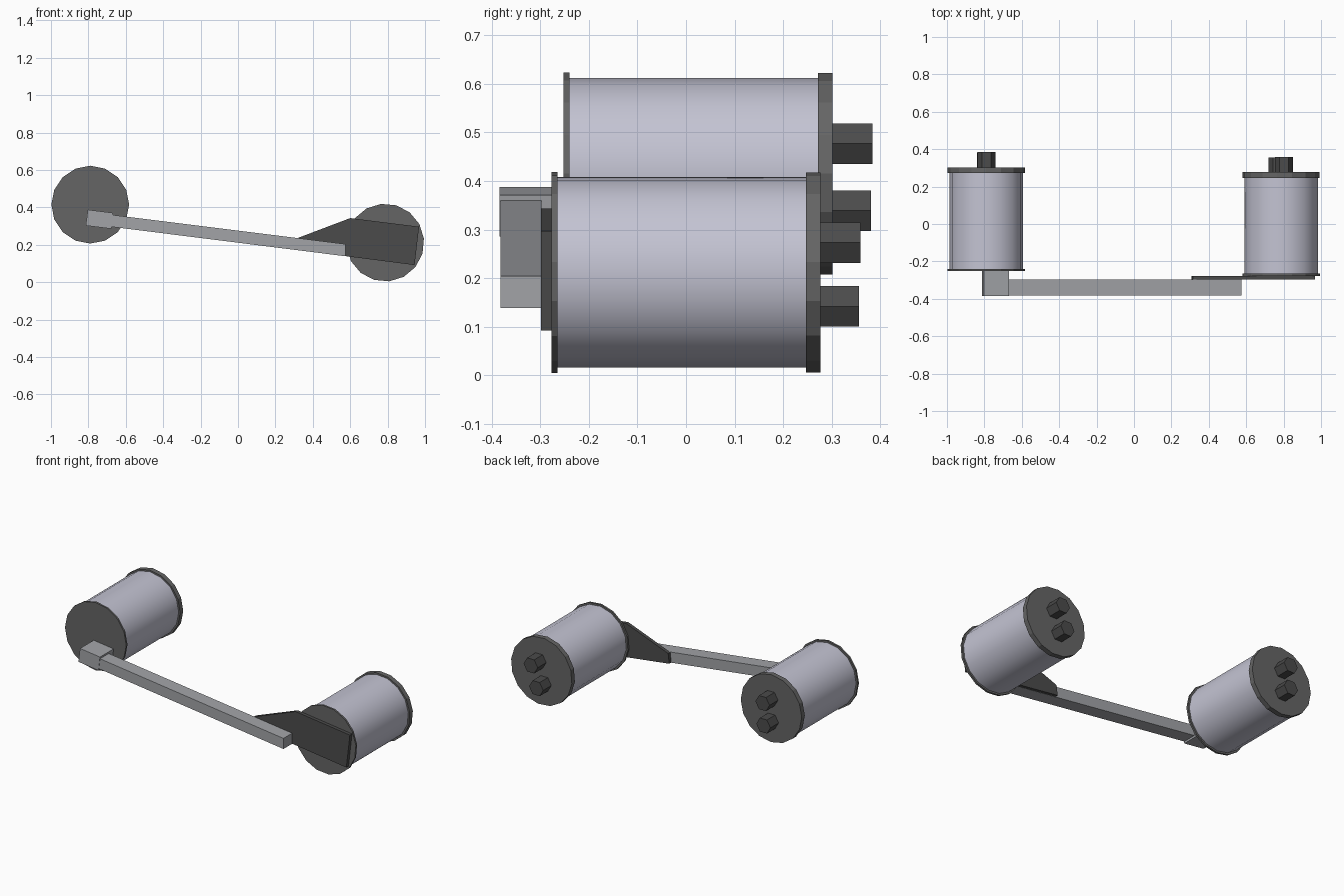
import bpy, bmesh, math
from mathutils import Matrix

if "Cube" in bpy.data.objects:
    bpy.data.objects.remove(bpy.data.objects["Cube"])


def material(name, rgb):
    m = bpy.data.materials.new(name)
    m.diffuse_color = (*rgb, 1)
    m.use_nodes = True
    m.node_tree.nodes["Principled BSDF"].inputs["Base Color"].default_value = m.diffuse_color
    return m


BODY = material("pale_blue_grey", (0.55, 0.55, 0.65))
ARM = material("mid_grey", (0.36, 0.37, 0.39))
FLANGE = material("dark_grey", (0.13, 0.13, 0.13))
DARK = material("charcoal", (0.07, 0.07, 0.07))


def finish(name, bm, mat, smooth=False):
    bmesh.ops.recalc_face_normals(bm, faces=bm.faces)
    me = bpy.data.meshes.new(name)
    bm.to_mesh(me)
    bm.free()
    me.materials.append(mat)
    ob = bpy.data.objects.new(name, me)
    bpy.context.collection.objects.link(ob)
    if smooth:
        bpy.context.view_layer.objects.active = ob
        ob.select_set(True)
        bpy.ops.object.shade_smooth_by_angle(angle=math.radians(40))
        ob.select_set(False)
    return ob


def cylinder(name, x, z, y0, y1, r, sides, mat, turn=0.0, smooth=False):
    """Cylinder along y; the first corner points to +x, turned clockwise."""
    bm = bmesh.new()
    m = (Matrix.Translation((x, (y0 + y1) / 2, z))
         @ Matrix.Rotation(math.radians(turn), 4, 'Y')
         @ Matrix.Rotation(math.pi / 2, 4, 'X')
         @ Matrix.Rotation(math.pi / 2, 4, 'Z'))
    if sides == 6:
        m = m @ Matrix.Rotation(math.pi / 2, 4, 'Z')
    bmesh.ops.create_cone(bm, cap_ends=True, segments=sides, radius1=r,
                          radius2=r, depth=y1 - y0, matrix=m)
    # hexagon corners must lie left and right, not top and bottom
    if sides == 6:
        tops = max(v.co.z for v in bm.verts) - z
        if tops > r * 0.95:
            bmesh.ops.rotate(bm, verts=bm.verts, cent=(x, 0, z),
                             matrix=Matrix.Rotation(math.pi / 2, 3, 'Y'))
    return finish(name, bm, mat, smooth)


def extrude_profile(name, points, y0, y1, mat):
    """Plate or beam: an (x, z) outline extruded along y."""
    bm = bmesh.new()
    face = bm.faces.new([bm.verts.new((x, y0, z)) for x, z in points])
    new = bmesh.ops.extrude_face_region(bm, geom=[face])["geom"]
    verts = [g for g in new if isinstance(g, bmesh.types.BMVert)]
    bmesh.ops.translate(bm, verts=verts, vec=(0, y1 - y0, 0))
    return finish(name, bm, mat)


def drum(side, x, z, y, turn, pegs):
    """Drum with end flanges and two hexagonal pegs; y is the front face."""
    cylinder(side + "_front_flange", x, z, y, y + 0.012, 0.208, 16, FLANGE, turn)
    cylinder(side + "_drum_body", x, z, y + 0.01, y + 0.526, 0.197, 16, BODY, turn, True)
    cylinder(side + "_back_flange", x, z, y + 0.524, y + 0.554, 0.207, 16, FLANGE, turn)
    for label, px, pz, end in pegs:
        cylinder(f"{side}_{label}_peg", px, pz, y + 0.55, end, 0.048, 6, DARK)


drum("left", -0.79, 0.415, -0.252, 0,
     [("upper", -0.788, 0.477, 0.384), ("lower", -0.792, 0.339, 0.381)])
drum("right", 0.787, 0.212, -0.277, -6,
     [("upper", 0.803, 0.273, 0.359), ("lower", 0.768, 0.142, 0.356)])

# sloping beam, its mounting block, and the bracket plate on the right drum
extrude_profile("beam", [(-0.68, 0.361), (0.576, 0.204), (0.576, 0.139), (-0.68, 0.297)],
                -0.382, -0.297, ARM)
extrude_profile("mounting_block",
                [(-0.803, 0.388), (-0.668, 0.371), (-0.678, 0.286), (-0.814, 0.303)],
                -0.384, -0.25, ARM)
extrude_profile("bracket_plate",
                [(0.315, 0.235), (0.6, 0.343), (0.968, 0.297), (0.944, 0.092), (0.308, 0.174)],
                -0.298, -0.277, DARK)
